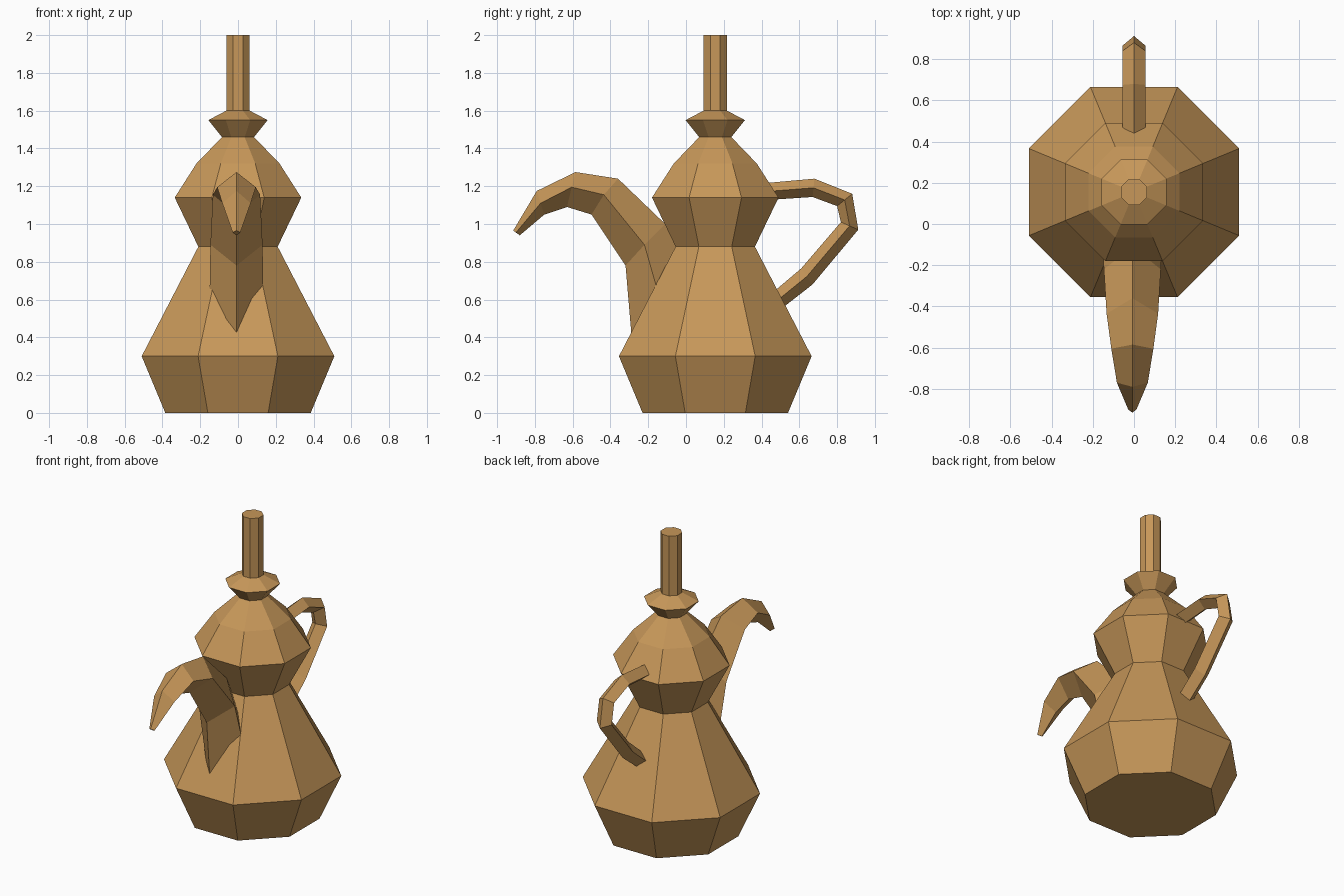
import bpy, bmesh, math

if "Cube" in bpy.data.objects:
    bpy.data.objects.remove(bpy.data.objects["Cube"])

clay = bpy.data.materials.new("tan clay")
clay.diffuse_color = (0.57, 0.31, 0.10, 1)
clay.use_nodes = True
clay.node_tree.nodes["Principled BSDF"].inputs["Base Color"].default_value = clay.diffuse_color


def loft(name, rings):
    """Skin a list of equal-sized point rings into a closed flat-shaded mesh."""
    bm = bmesh.new()
    loops = [[bm.verts.new(p) for p in ring] for ring in rings]
    n = len(loops[0])
    for a, b in zip(loops, loops[1:]):
        for i in range(n):
            j = (i + 1) % n
            bm.faces.new((a[i], a[j], b[j], b[i]))
    bm.faces.new(loops[0][::-1])
    bm.faces.new(loops[-1])
    bmesh.ops.recalc_face_normals(bm, faces=bm.faces[:])
    mesh = bpy.data.meshes.new(name)
    bm.to_mesh(mesh)
    bm.free()
    mesh.materials.append(clay)
    obj = bpy.data.objects.new(name, mesh)
    bpy.context.collection.objects.link(obj)
    return obj


def octagon(apothem, z, cy=0.155):
    r = apothem / math.cos(math.pi / 8)
    angles = [math.pi / 8 + k * math.pi / 4 for k in range(8)]
    return [(r * math.cos(a), cy + r * math.sin(a), z) for a in angles]


def diamond(top, side, bottom, half_width, cx=0.0):
    """Four-point section: ridge, two side corners and keel, given as (y, z)."""
    return [(cx, *top), (cx + half_width, *side), (cx, *bottom), (cx - half_width, *side)]


# faceted pot body with waist, domed top and collar
profile = [(0.385, 0), (0.51, 0.30), (0.21, 0.88), (0.335, 1.14),
           (0.22, 1.32), (0.085, 1.46), (0.157, 1.55), (0.062, 1.60)]
loft("pot_body", [octagon(a, z) for a, z in profile])

# slim neck rod
loft("neck_rod", [octagon(0.062, 1.59), octagon(0.062, 2.0)])

# curved tapering spout: ridge, side, keel, half width
spout = [((0.05, 0.66), (-0.10, 0.47), (-0.275, 0.25), 0.145),
         ((-0.11, 1.00), (-0.22, 0.89), (-0.32, 0.78), 0.138),
         ((-0.36, 1.24), (-0.435, 1.155), (-0.50, 1.05), 0.125),
         ((-0.585, 1.275), (-0.605, 1.195), (-0.63, 1.09), 0.102),
         ((-0.79, 1.175), (-0.77, 1.11), (-0.75, 1.05), 0.075),
         ((-0.915, 0.965), (-0.90, 0.955), (-0.88, 0.94), 0.02)]
loft("spout", [diamond(*s, cx=-0.008) for s in spout])

# handle: outer ridge and inner ridge
handle = [((0.40, 1.215), (0.40, 1.125)),
          ((0.68, 1.24), (0.67, 1.143)),
          ((0.88, 1.16), (0.80, 1.095)),
          ((0.912, 0.97), (0.82, 1.01)),
          ((0.67, 0.68), (0.61, 0.765)),
          ((0.42, 0.485), (0.38, 0.57))]
loft("handle", [diamond(o, ((o[0] + i[0]) / 2, (o[1] + i[1]) / 2), i, 0.055)
                for o, i in handle])
